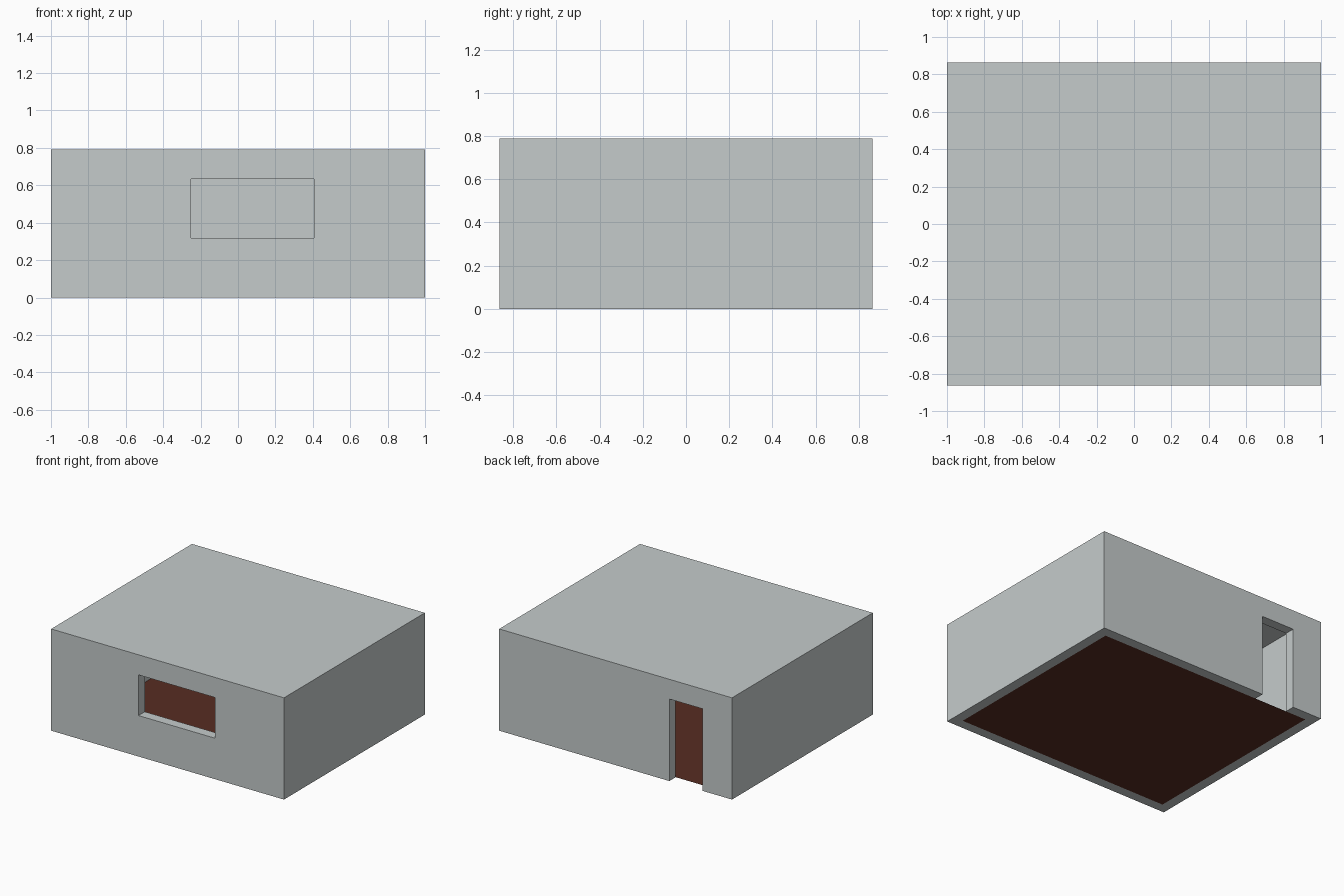
import bpy
import bmesh

if "Cube" in bpy.data.objects:
    bpy.data.objects.remove(bpy.data.objects["Cube"])

W, D, H, T = 1.0, 0.864, 0.79, 0.078   # half width, half depth, height, wall thickness


def material(name, rgb):
    m = bpy.data.materials.new(name)
    m.diffuse_color = (*rgb, 1.0)
    m.use_nodes = True
    m.node_tree.nodes["Principled BSDF"].inputs["Base Color"].default_value = m.diffuse_color
    return m


grey = material("pale grey", (0.56, 0.60, 0.60))
brown = material("dark brown", (0.095, 0.026, 0.016))


def box(name, lo, hi):
    bpy.ops.mesh.primitive_cube_add(size=1, location=[(a + b) / 2 for a, b in zip(lo, hi)])
    ob = bpy.context.object
    ob.name = name
    ob.scale = [b - a for a, b in zip(lo, hi)]
    bpy.ops.object.transform_apply(location=True, rotation=False, scale=True)
    return ob


def sheet(name, hx, hy, z, mat):
    me = bpy.data.meshes.new(name)
    me.from_pydata([(-hx, -hy, z), (hx, -hy, z), (hx, hy, z), (-hx, hy, z)], [], [(0, 1, 2, 3)])
    me.materials.append(mat)
    ob = bpy.data.objects.new(name, me)
    bpy.context.collection.objects.link(ob)
    return ob


# Walls: outer block with the room, window and door cut out
walls = box("walls", (-W, -D, 0), (W, D, H))
walls.data.materials.append(grey)
cutters = [
    box("room_cutter", (-W + T, -D + T, -0.2), (W - T, D - T, H + 0.2)),
    box("window_cutter", (-0.25, -D - 0.1, 0.318), (0.407, -D + T + 0.1, 0.634)),
    box("door_cutter", (-0.745, D - T - 0.1, -0.1), (-0.462, D + 0.1, 0.637)),
]
for c in cutters:
    c.hide_render = True
    mod = walls.modifiers.new(c.name, 'BOOLEAN')
    mod.operation = 'DIFFERENCE'
    mod.solver = 'EXACT'
    mod.object = c
bpy.context.view_layer.objects.active = walls
for m in [m.name for m in walls.modifiers]:
    bpy.ops.object.modifier_apply(modifier=m)
for c in cutters:
    bpy.data.objects.remove(c)

# The wall tops are covered by the roof sheet, so drop them
bm = bmesh.new()
bm.from_mesh(walls.data)
tops = [f for f in bm.faces if f.normal.z > 0.9 and f.calc_center_median().z > H - 0.01]
bmesh.ops.delete(bm, geom=tops, context='FACES')
for f in bm.faces:
    f.material_index = 0
bm.to_mesh(walls.data)
bm.free()

# Thin roof over everything, thin floor between the walls
sheet("roof", W, D, H, grey)
sheet("floor", W - T, D - T, 0, brown)
